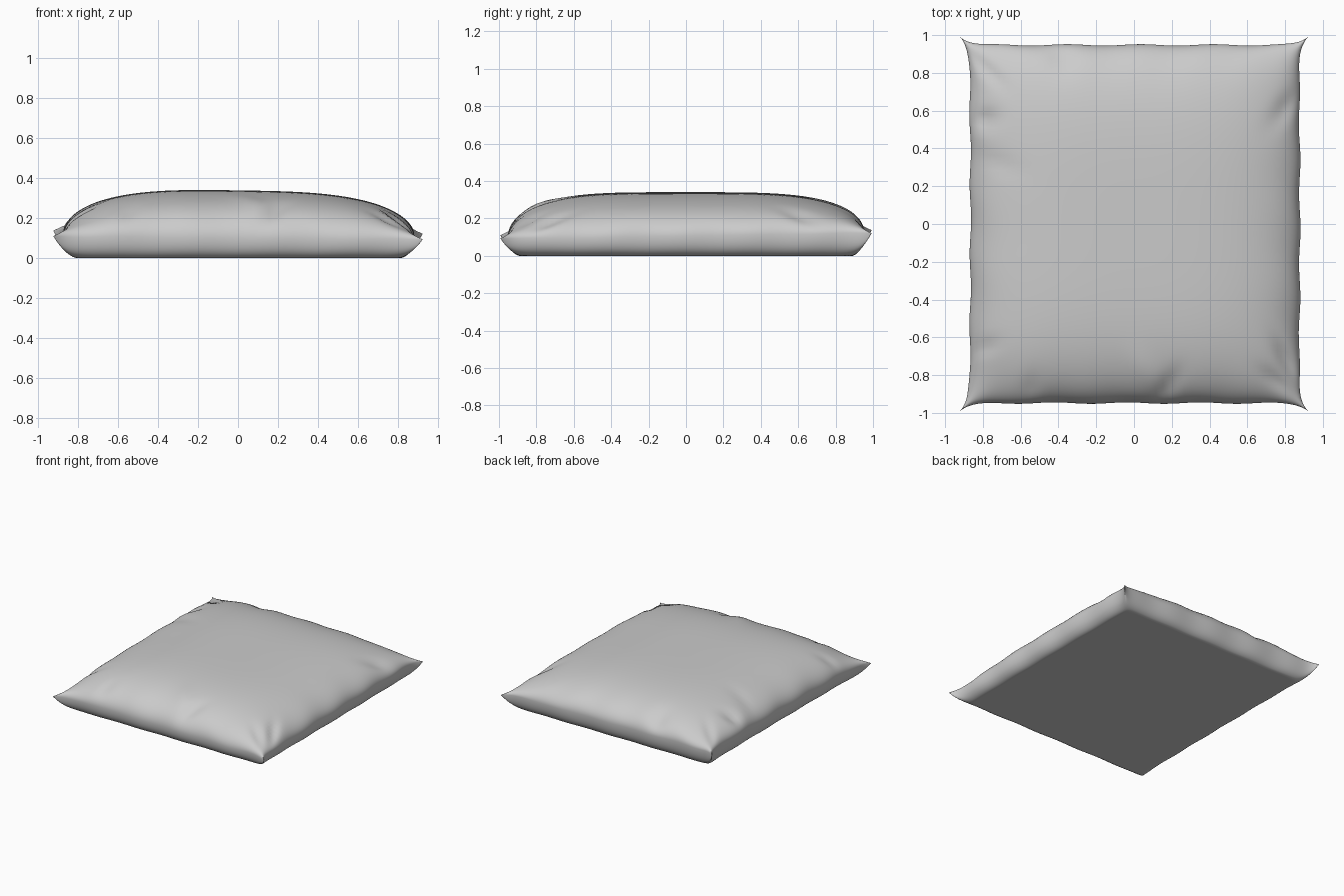
import bpy, bmesh
from math import sin, cos, pi, exp, radians, sqrt

if "Cube" in bpy.data.objects:
    bpy.data.objects.remove(bpy.data.objects["Cube"])

N = 72  # grid divisions per side

# Creases in the cloth: x, y, direction (degrees), length, width, depth
CREASES = [
    (0.18, -0.86, 60, 0.10, 0.04, 0.020), (0.08, -0.80, 120, 0.14, 0.06, -0.010),
    (0.82, -0.74, 120, 0.12, 0.035, 0.030), (0.76, -0.84, 140, 0.10, 0.035, 0.018),
    (-0.80, 0.55, 10, 0.08, 0.05, 0.025), (-0.72, 0.32, -20, 0.14, 0.05, 0.008),
    (0.81, 0.62, 50, 0.12, 0.05, 0.018), (-0.81, -0.66, 20, 0.09, 0.04, 0.015),
    (-0.38, 0.90, 100, 0.10, 0.06, 0.018), (-0.55, -0.88, 80, 0.09, 0.05, 0.012),
    (-0.80, 0.84, 135, 0.14, 0.035, 0.018),
]


def crease_depth(x, y):
    total = 0
    for cx, cy, ang, length, width, depth in CREASES:
        c, s = cos(radians(ang)), sin(radians(ang))
        a, b = (x - cx) * c + (y - cy) * s, (y - cy) * c - (x - cx) * s
        total += depth * exp(-(a / length) ** 2 - (b / width) ** 2)
    return total


def bulge(t, p):
    return sqrt(max(0.0, 1 - abs(t) ** p))


def point(i, j, top):
    u, v = sin(pi * (i / N - 0.5)), sin(pi * (j / N - 0.5))
    # Rectangular outline with pulled-out corner tips and a wavy seam
    x = u * (0.872 + 0.052 * abs(v) ** 18) + 0.006 * (1 - v * v)
    y = v * (0.948 + 0.045 * abs(u) ** 18)
    x += 0.004 * u ** 9 * sin(17 * v + 2 * u) * (1 - v ** 8)
    y += 0.004 * v ** 9 * sin(15 * u + v) * (1 - u ** 8)
    seam = 0.115 - 0.008 * u + 0.014 * v
    seam += 0.007 * (sin(13 * u + 3 * v) + sin(11 * v - 2 * u)) * (u * v) ** 2 * (1 - (u * v) ** 8)
    if top:
        fill = bulge(u, 3.2) * bulge(v, 4)
        lift = (0.338 - seam) * fill * (1 - 0.06 * u)
        ripple = 0.004 * sin(19 * u + 1) * v ** 8 + 0.004 * sin(16 * v) * u ** 8
        z = seam + lift + (ripple - crease_depth(x, y)) * min(1, fill * 2)
    else:
        z = seam * (1 - min(1.0, 1.12 * bulge(u, 22) * bulge(v, 26)))
    return x, y, max(0.0, z)


# Cushion: top and bottom cloth panels sharing one seam
bm = bmesh.new()
rim = {}
for top in (True, False):
    grid = {}
    for i in range(N + 1):
        for j in range(N + 1):
            edge = i in (0, N) or j in (0, N)
            if edge and (i, j) in rim:
                grid[i, j] = rim[i, j]
                continue
            grid[i, j] = bm.verts.new(point(i, j, top))
            if edge:
                rim[i, j] = grid[i, j]
    for i in range(N):
        for j in range(N):
            q = [grid[i, j], grid[i + 1, j], grid[i + 1, j + 1], grid[i, j + 1]]
            face = bm.faces.new(q if top else q[::-1])
            face.smooth = True
mesh = bpy.data.meshes.new("cushion")
bm.to_mesh(mesh)
bm.free()
cushion = bpy.data.objects.new("cushion", mesh)
bpy.context.collection.objects.link(cushion)
